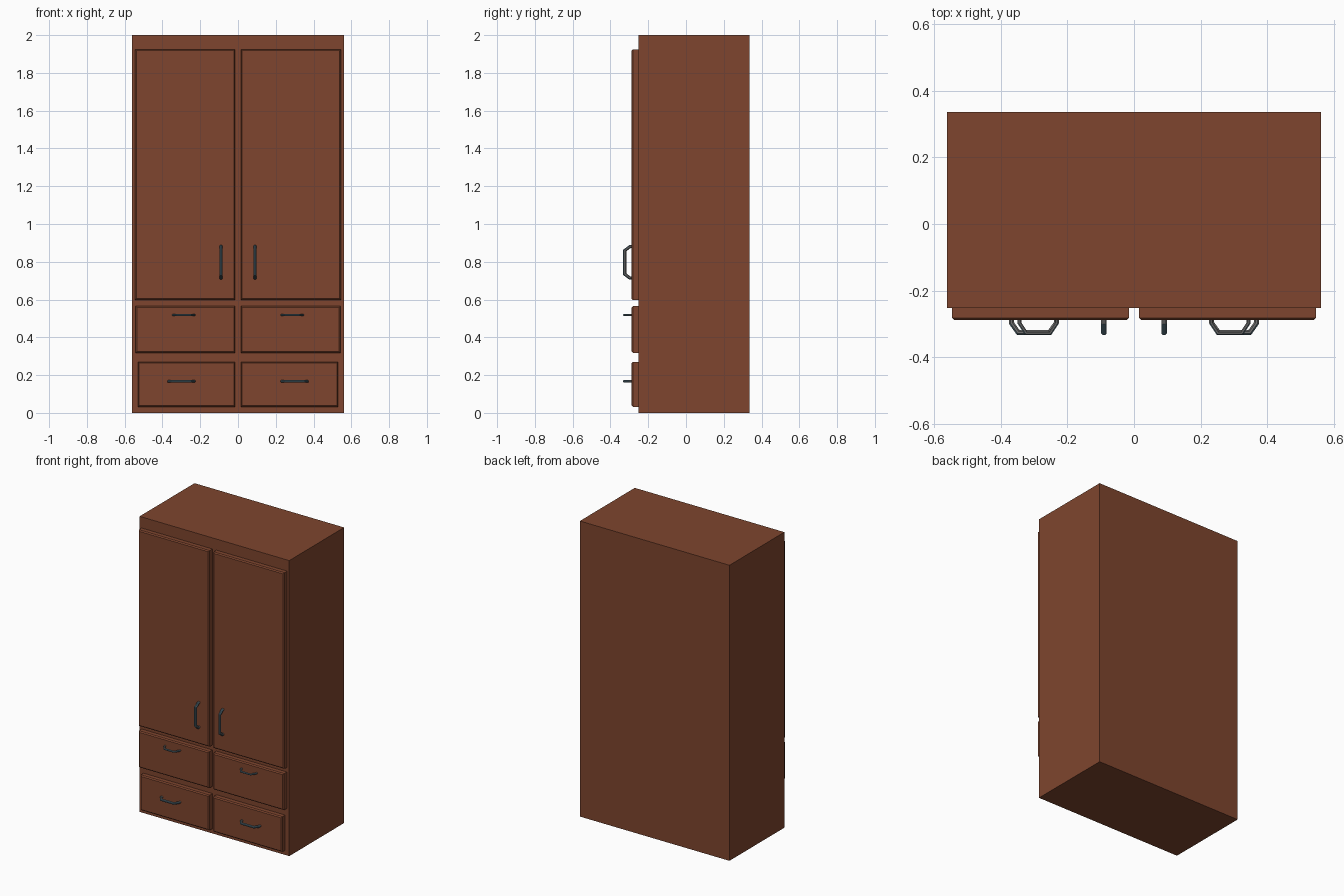
import bpy, bmesh, math
from mathutils import Vector

if "Cube" in bpy.data.objects:
    bpy.data.objects.remove(bpy.data.objects["Cube"])


def material(name, srgb):
    m = bpy.data.materials.new(name)
    lin = [((c / 255 + 0.055) / 1.055) ** 2.4 for c in srgb]
    m.diffuse_color = (*lin, 1)
    m.use_nodes = True
    m.node_tree.nodes["Principled BSDF"].inputs["Base Color"].default_value = m.diffuse_color
    return m


WOOD = material("brown wood", (126, 69, 46))
GREY = material("grey metal", (112, 112, 112))
BLUE = material("blue grey metal", (82, 108, 120))


def finish(name, bm, mats):
    bmesh.ops.recalc_face_normals(bm, faces=bm.faces)
    me = bpy.data.meshes.new(name)
    bm.to_mesh(me)
    bm.free()
    for m in mats:
        me.materials.append(m)
    ob = bpy.data.objects.new(name, me)
    bpy.context.collection.objects.link(ob)
    return ob


def box(name, x0, x1, y0, y1, z0, z1, bevel=0):
    bm = bmesh.new()
    bmesh.ops.create_cube(bm, size=1)
    for v in bm.verts:
        v.co = (x0 if v.co.x < 0 else x1, y0 if v.co.y < 0 else y1, z0 if v.co.z < 0 else z1)
    if bevel:  # chamfer only the front rim
        rim = [e for e in bm.edges if all(abs(v.co.y - y0) < 1e-5 for v in e.verts)]
        bmesh.ops.bevel(bm, geom=rim, offset=bevel, segments=1, affect='EDGES')
    return finish(name, bm, [WOOD])


def handle(name, centre, half, r, vertical):
    """Bent bar: eight-sided section swept along a trapezoid path."""
    along = Vector((0, 0, 1)) if vertical else Vector((1, 0, 0))
    out = Vector((0, -1, 0))
    side = along.cross(out)
    base, reach = 0.283, 0.333 - r
    h = half - r
    path = [(-h, base), (-h, 0.297), (-h + 0.02, reach), (h - 0.02, reach), (h, 0.297), (h, base)]
    pts = [Vector(p) for p in path]
    bm = bmesh.new()
    rings = []
    for i, p in enumerate(pts):
        a = (p - pts[i - 1]).normalized() if i else (pts[1] - p).normalized()
        b = (pts[i + 1] - p).normalized() if i < len(pts) - 1 else a
        na, nb = Vector((-a.y, a.x)), Vector((-b.y, b.x))
        n = (na + nb).normalized()
        n /= n.dot(na)  # mitre
        ring = []
        for k in range(8):
            t = math.tau * (k + 0.5) / 8
            q = p + n * r * math.cos(t)
            co = along * q.x + out * q.y + side * r * math.sin(t)
            ring.append(bm.verts.new(co + Vector((centre[0], 0, centre[1]))))
        rings.append(ring)
    for r0, r1 in zip(rings, rings[1:]):
        for k in range(8):
            bm.faces.new((r0[k], r0[k - 1], r1[k - 1], r1[k]))
    bm.faces.new(rings[0])
    bm.faces.new(rings[-1])
    bmesh.ops.recalc_face_normals(bm, faces=bm.faces)
    for f in bm.faces:  # front-facing faces are bluer
        f.material_index = 1 if f.normal.y < -0.3 else 0
    finish(name, bm, [GREY, BLUE])


# cabinet carcass
box("cabinet_body", -0.56, 0.56, -0.252, 0.335, 0, 2)

# doors and drawer fronts: name, outer x, z range, handle (x, z), half length, radius, vertical
FRONTS = [
    ("door", 0.545, 0.598, 1.925, (0.09, 0.797), 0.092, 0.009, True),
    ("upper_drawer", 0.543, 0.318, 0.565, (0.287, 0.518), 0.062, 0.006, False),
    ("lower_drawer", 0.53, 0.032, 0.27, (0.3, 0.167), 0.075, 0.008, False),
]
for label, s in (("left", -1), ("right", 1)):
    for part, xo, z0, z1, (hx, hz), half, r, vert in FRONTS:
        xs = sorted((s * 0.015, s * xo))
        box(f"{label}_{part}", xs[0], xs[1], -0.288, -0.25, z0, z1, 0.007)
        handle(f"{label}_{part}_handle", (s * hx, hz), half, r, vert)
